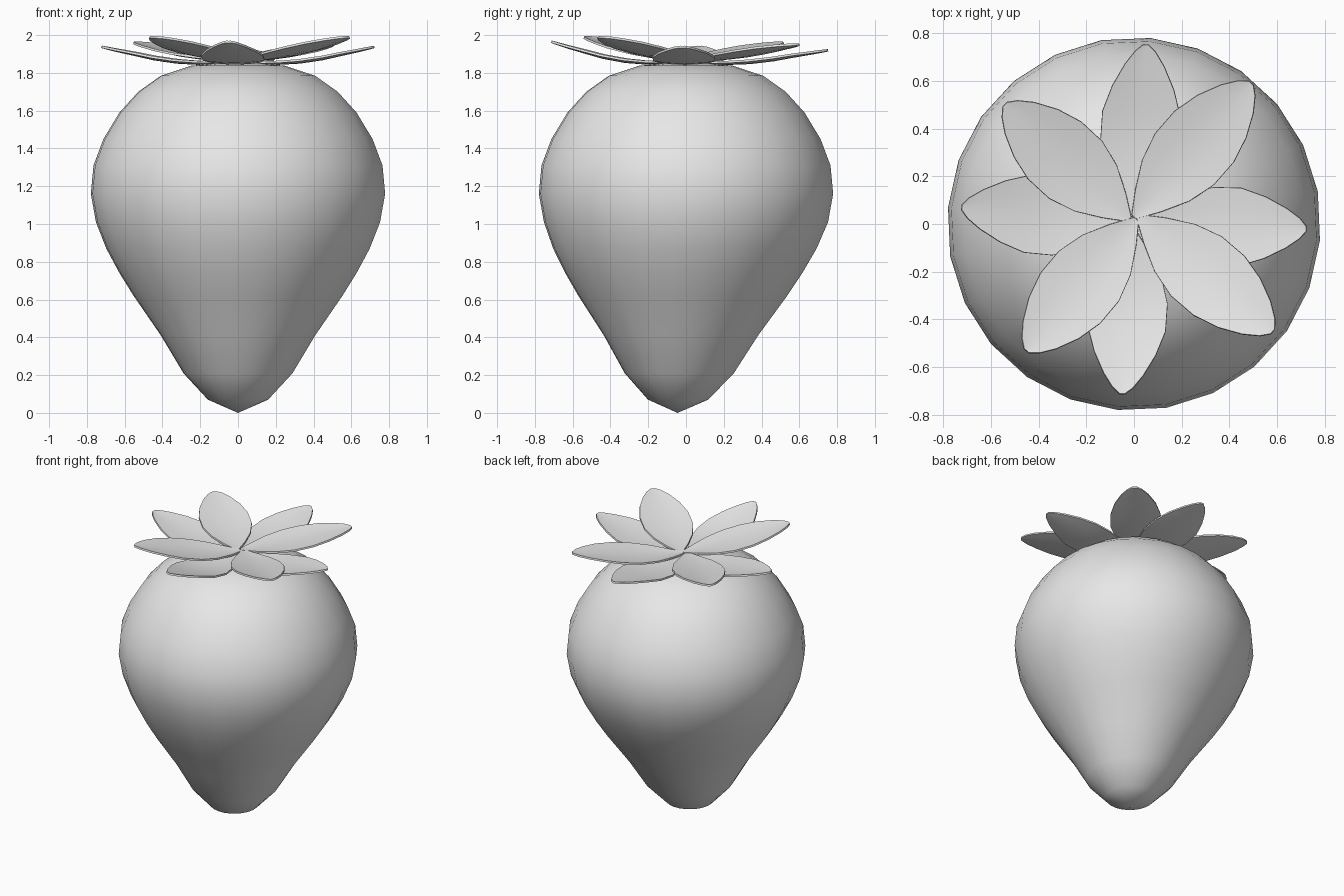
import bpy, bmesh, math
from mathutils import Vector

cube = bpy.data.objects.get("Cube")
if cube:
    bpy.data.objects.remove(cube)

# Single neutral material
grey = bpy.data.materials.new("pale grey")
grey.use_nodes = True
grey.diffuse_color = (0.8, 0.8, 0.8, 1)
grey.node_tree.nodes["Principled BSDF"].inputs["Base Color"].default_value = (0.8, 0.8, 0.8, 1)


def make_object(name, bm):
    bmesh.ops.recalc_face_normals(bm, faces=bm.faces)
    for f in bm.faces:
        f.smooth = True
    mesh = bpy.data.meshes.new(name)
    bm.to_mesh(mesh)
    bm.free()
    mesh.materials.append(grey)
    ob = bpy.data.objects.new(name, mesh)
    bpy.context.collection.objects.link(ob)
    return ob


# Fruit body: a lathe whose tip leans slightly forward
PROFILE = [(0.16, 0.07), (0.29, 0.21), (0.41, 0.41), (0.555, 0.62), (0.63, 0.74),
           (0.7, 0.87), (0.755, 1.01), (0.782, 1.16), (0.768, 1.31), (0.715, 1.45),
           (0.63, 1.59), (0.53, 1.7), (0.41, 1.785), (0.25, 1.838), (0.12, 1.85)]
SIDES = 24


def lean(z):
    return -0.045 * max(0, 1 - z / 1.0)


bm = bmesh.new()
rings = []
for r, z in PROFILE:
    ring = []
    for i in range(SIDES):
        a = math.radians(10) + math.tau * i / SIDES
        ring.append(bm.verts.new((r * math.cos(a), r * math.sin(a) + lean(z), z)))
    rings.append(ring)
tip = bm.verts.new((0, lean(0), 0))
crown = bm.verts.new((0, 0, 1.852))
for i in range(SIDES):
    j = (i + 1) % SIDES
    for low, high in zip(rings, rings[1:]):
        bm.faces.new((low[i], low[j], high[j], high[i]))
    bm.faces.new((tip, rings[0][j], rings[0][i]))
    bm.faces.new((crown, rings[-1][i], rings[-1][j]))
make_object("fruit_body", bm)

# Leaves: half width along the length, cupped across and curling up to the tip
WIDTHS = [(0, 0.012), (0.12, 0.07), (0.27, 0.13), (0.43, 0.163), (0.6, 0.163),
          (0.75, 0.135), (0.88, 0.09), (0.96, 0.048), (1, 0.012)]
ACROSS = (-1, -0.5, 0, 0.5, 1)


def leaf(name, base, end, base_z, end_z, sag, curl, cup, pointed=0):
    start, end = Vector(base), Vector(end)
    axis = end - start
    side = Vector((-axis.y, axis.x)).normalized()
    bm = bmesh.new()
    rows = []
    for t, w in WIDTHS:
        w *= 1 - pointed * max(0, t - 0.6)
        z = base_z + (end_z - base_z) * t ** curl - sag * math.sin(math.pi * min(1, t * 1.3))
        row = []
        for u in ACROSS:
            # rounded tip: the edges trail behind the midrib
            p = start + axis * t + side * (w * u)
            row.append(bm.verts.new((p.x, p.y, z + cup * u * u * w / 0.16)))
        rows.append(row)
    for a, b in zip(rows, rows[1:]):
        for k in range(len(ACROSS) - 1):
            bm.faces.new((a[k], b[k], b[k + 1], a[k + 1]))
    ob = make_object(name, bm)
    for f in ob.data.polygons:
        if f.normal.z < 0:
            ob.data.flip_normals()
            break
    solid = ob.modifiers.new("thickness", "SOLIDIFY")
    solid.thickness = 0.012
    solid.offset = -1
    bpy.ops.object.select_all(action="DESELECT")
    bpy.context.view_layer.objects.active = ob
    ob.select_set(True)
    bpy.ops.object.modifier_apply(modifier="thickness")
    bpy.ops.object.shade_smooth_by_angle(angle=math.radians(50))


# Lower whorl
for name, end, z in (("back", (0.05, 0.75), 1.925), ("left", (0.72, -0.02), 1.943),
                     ("front", (-0.05, -0.71), 1.97), ("right", (-0.72, 0.07), 1.943)):
    d = Vector(end).normalized() * 0.03
    leaf("lower_leaf_" + name, d, end, 1.862, z, 0.012, 2.4, 0.012, 0.3)

# Upper whorl
for name, base, end, z, point in (
        ("back_left", (0.0, 0.03), (0.49, 0.59), 1.955, 0),
        ("back_right", (-0.02, 0.02), (-0.54, 0.5), 1.965, 0),
        ("front_right", (0.01, 0.02), (-0.45, -0.53), 1.995, 0),
        ("front_left", (0.02, 0.03), (0.58, -0.45), 1.995, 0)):
    leaf("upper_leaf_" + name, base, end, 1.872, z, 0.005, 1.5, 0.015, point)
